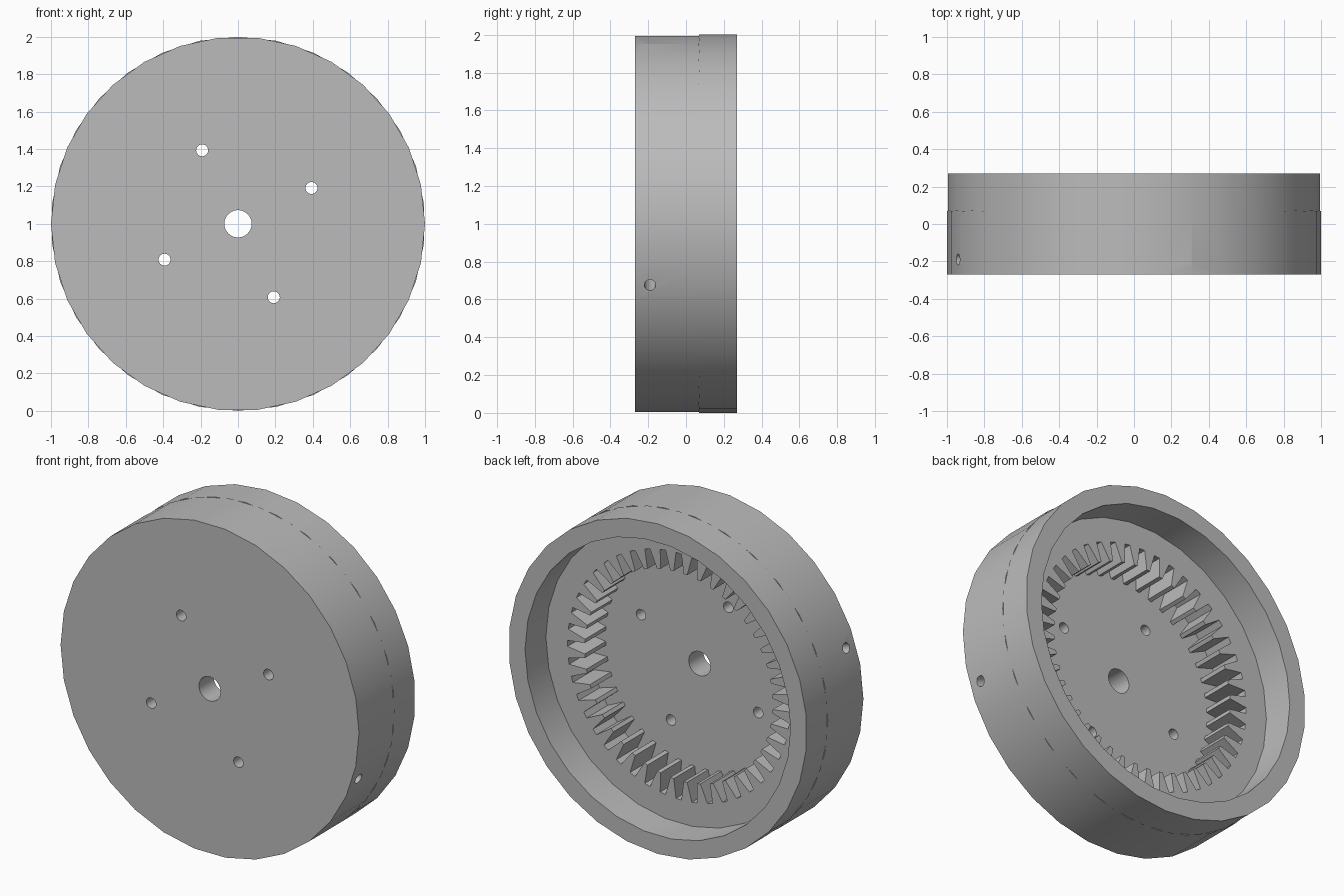
import bpy
import bmesh
from math import cos, sin, pi, radians
from mathutils import Matrix, Vector

if "Cube" in bpy.data.objects:
    bpy.data.objects.remove(bpy.data.objects["Cube"], do_unlink=True)

CENTRE = Vector((0, 0, 1))
FRONT, FLOOR, STEP, BACK = -0.27, -0.13, 0.07, 0.27
TEETH = 44

grey = bpy.data.materials.new("plain grey")
grey.use_nodes = True
grey.diffuse_color = (0.5, 0.5, 0.5, 1)
grey.node_tree.nodes["Principled BSDF"].inputs["Base Color"].default_value = (0.5, 0.5, 0.5, 1)


def polar(radius, angle):
    return (radius * cos(angle), radius * sin(angle))


def circle(radius, sides=30, turn=0, centre=(0, 0)):
    return [(centre[0] + radius * cos(turn + 2 * pi * i / sides),
             centre[1] + radius * sin(turn + 2 * pi * i / sides)) for i in range(sides)]


def prism(name, profile, low, high, spin=None):
    """Extrude an x-z profile along y; spin instead points it out along a radius."""
    bm = bmesh.new()
    face = bm.faces.new([bm.verts.new((x, low, z)) for x, z in profile])
    side = bmesh.ops.extrude_face_region(bm, geom=[face])["geom"]
    verts = [v for v in side if isinstance(v, bmesh.types.BMVert)]
    bmesh.ops.translate(bm, verts=verts, vec=(0, high - low, 0))
    if spin is not None:
        bm.transform(Matrix.Rotation(-spin, 4, 'Y') @ Matrix.Rotation(-pi / 2, 4, 'Z'))
        bm.transform(Matrix.Translation((0, -0.19, 0)))
    bm.transform(Matrix.Translation(CENTRE))
    bmesh.ops.recalc_face_normals(bm, faces=bm.faces)
    mesh = bpy.data.meshes.new(name)
    bm.to_mesh(mesh)
    bm.free()
    mesh.materials.append(grey)
    obj = bpy.data.objects.new(name, mesh)
    bpy.context.collection.objects.link(obj)
    return obj


def select(obj):
    bpy.ops.object.select_all(action='DESELECT')
    obj.select_set(True)
    bpy.context.view_layer.objects.active = obj


def cut(obj, cutter):
    select(obj)
    mod = obj.modifiers.new("cut", 'BOOLEAN')
    mod.operation = 'DIFFERENCE'
    mod.solver = 'EXACT'
    mod.object = cutter
    bpy.ops.object.modifier_apply(modifier=mod.name)
    bpy.data.objects.remove(cutter, do_unlink=True)


# Drum with the internal gear pocket
drum = prism("gear_drum", circle(1), FRONT, STEP)
pitch = 2 * pi / TEETH
gear = []
for i in range(TEETH):
    for radius, offset in ((0.745, -0.17), (0.745, 0.17), (0.63, 0.37), (0.63, 0.63)):
        gear.append(polar(radius, (i + offset) * pitch))
cut(drum, prism("gear_cutter", gear, FLOOR, STEP + 0.1))

# Shaft hole, four mounting holes and four radial screw holes
cut(drum, prism("shaft_cutter", circle(0.073), FRONT - 0.1, STEP))
for k in range(4):
    spot = polar(0.437, radians(26 + 90 * k))
    cut(drum, prism("mount_cutter", circle(0.032, 24, 0, spot), FRONT - 0.1, STEP))
    cut(drum, prism("screw_cutter", circle(0.03, 24), 0.7, 1.1, radians(71 + 90 * k)))

# Raised rim behind the gear
rim = prism("back_rim", circle(1, 30, radians(6)), STEP, BACK)
cut(rim, prism("rim_cutter", circle(0.89), STEP - 0.1, BACK + 0.1))

for part in (drum, rim):
    select(part)
    bpy.ops.object.shade_smooth_by_angle(angle=radians(30))
